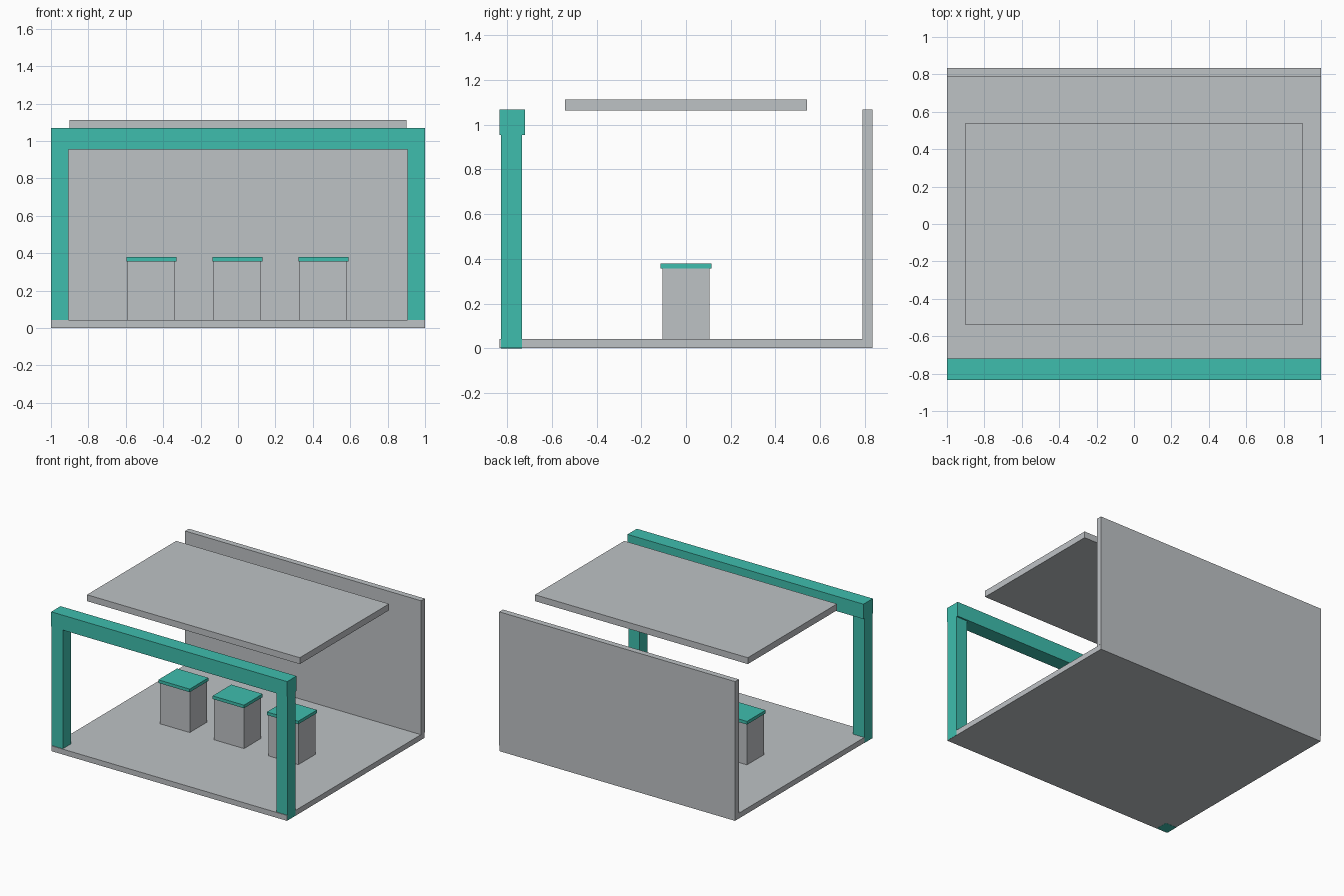
import bpy

if "Cube" in bpy.data.objects:
    bpy.data.objects.remove(bpy.data.objects["Cube"])


def material(name, rgb):
    """Flat colour given as 0-255 sRGB, stored as linear."""
    def lin(c):
        c /= 255
        return c / 12.92 if c <= 0.04045 else ((c + 0.055) / 1.055) ** 2.4
    mat = bpy.data.materials.new(name)
    mat.diffuse_color = (*[lin(c) for c in rgb], 1)
    mat.use_nodes = True
    mat.node_tree.nodes["Principled BSDF"].inputs["Base Color"].default_value = mat.diffuse_color
    return mat


GREY = material("light grey", (190, 194, 197))
TEAL = material("teal", (62, 190, 174))


def box(name, x, y, z, mat):
    """Box from (min, max) ranges on each axis."""
    bpy.ops.mesh.primitive_cube_add(size=1)
    ob = bpy.context.object
    ob.name = name
    for v in ob.data.vertices:
        v.co = [r[0] if c < 0 else r[1] for c, r in zip(v.co, (x, y, z))]
    ob.data.materials.append(mat)
    return ob


FLOOR_TOP = 0.042
DEPTH = 0.833

# Room shell: floor slab, back wall and floating roof panel
box("floor", (-0.999, 0.999), (-DEPTH, DEPTH), (0.001, FLOOR_TOP), GREY)
box("back_wall", (-1, 1), (0.788, DEPTH), (FLOOR_TOP, 1.068), GREY)
box("roof_panel", (-0.902, 0.902), (-0.54, 0.54), (1.064, 1.113), GREY)

# Front frame: two posts set slightly behind the lintel face
box("left_post", (-1, -0.905), (-0.828, -0.732), (0, 0.954), TEAL)
box("right_post", (0.905, 1), (-0.828, -0.732), (0.002, 0.954), TEAL)
box("lintel", (-1, 1), (-DEPTH, -0.72), (0.954, 1.068), TEAL)

# Row of three pedestals with overhanging caps
for i in range(3):
    cx = (i - 1) * 0.46 - 0.003
    box(f"pedestal_{i + 1}", (cx - 0.127, cx + 0.127), (-0.104, 0.104),
        (FLOOR_TOP, 0.356), GREY)
    box(f"pedestal_cap_{i + 1}", (cx - 0.133, cx + 0.133), (-0.113, 0.113),
        (0.356, 0.38), TEAL)
